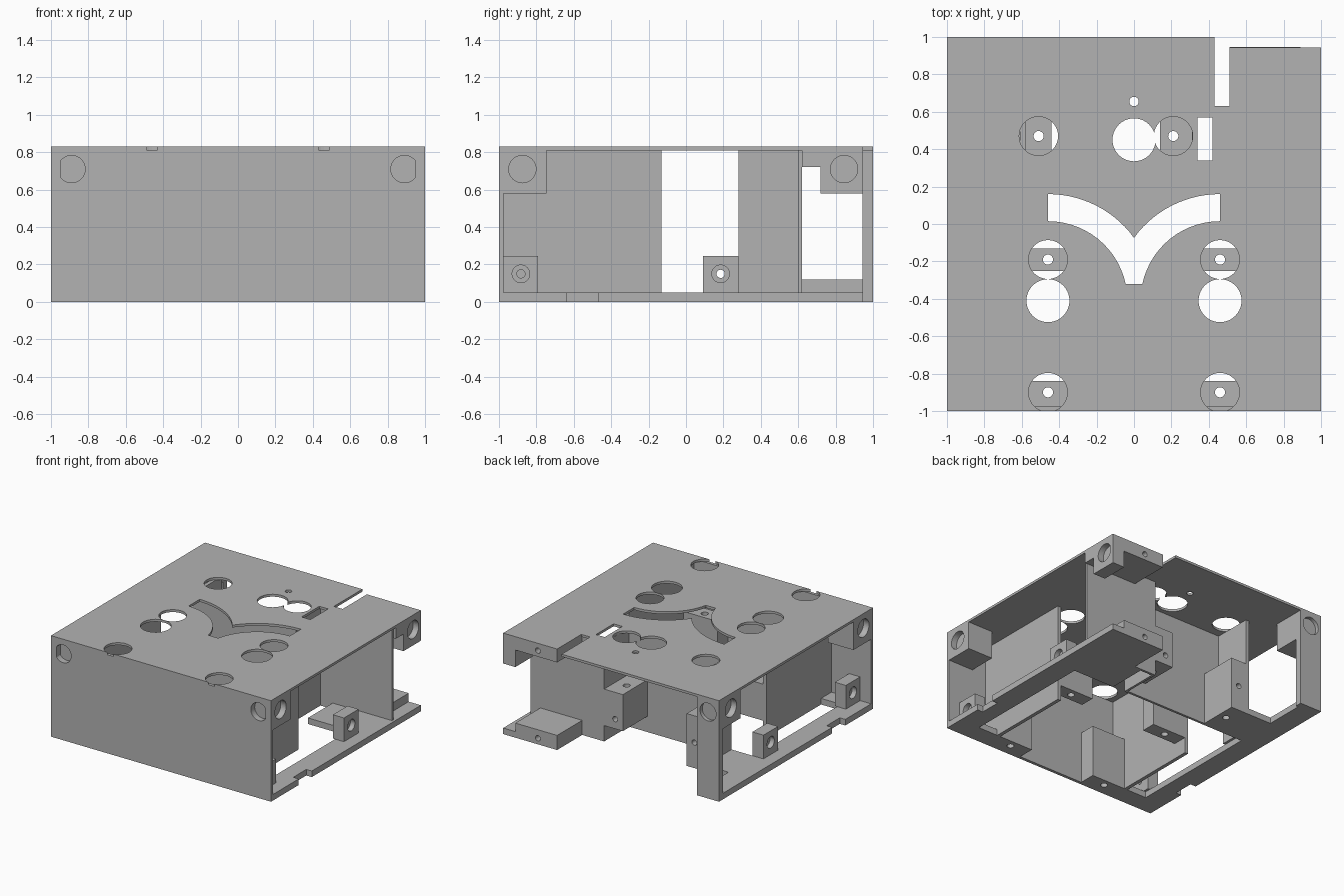
import bpy, bmesh
from math import sin, cos, radians, pi
from mathutils import Matrix

if "Cube" in bpy.data.objects:
    bpy.data.objects.remove(bpy.data.objects["Cube"])

grey = bpy.data.materials.new("plain grey")
grey.use_nodes = True
grey.diffuse_color = (0.45, 0.45, 0.45, 1)
grey.node_tree.nodes["Principled BSDF"].inputs["Base Color"].default_value = grey.diffuse_color


def finish(name, bm):
    bmesh.ops.recalc_face_normals(bm, faces=bm.faces)
    mesh = bpy.data.meshes.new(name)
    bm.to_mesh(mesh)
    bm.free()
    mesh.materials.append(grey)
    ob = bpy.data.objects.new(name, mesh)
    bpy.context.collection.objects.link(ob)
    return ob


def box(name, x, y, z):
    bm = bmesh.new()
    size = Matrix.Diagonal((x[1] - x[0], y[1] - y[0], z[1] - z[0], 1))
    mid = Matrix.Translation((sum(x) / 2, sum(y) / 2, sum(z) / 2))
    bmesh.ops.create_cube(bm, size=1, matrix=mid @ size)
    return finish(name, bm)


def prism(name, outline, z):
    bm = bmesh.new()
    face = bm.faces.new([bm.verts.new((px, py, z[0])) for px, py in outline])
    out = bmesh.ops.extrude_face_region(bm, geom=[face])
    top = [v for v in out["geom"] if isinstance(v, bmesh.types.BMVert)]
    bmesh.ops.translate(bm, verts=top, vec=(0, 0, z[1] - z[0]))
    return finish(name, bm)


def rod(centre, radius, length, axis="z"):
    turn = {"x": Matrix.Rotation(pi / 2, 4, "Y"), "y": Matrix.Rotation(pi / 2, 4, "X"),
            "z": Matrix.Identity(4)}[axis]
    bm = bmesh.new()
    bmesh.ops.create_cone(bm, cap_ends=True, segments=40, radius1=radius, radius2=radius,
                          depth=length, matrix=Matrix.Translation(centre) @ turn)
    return finish("cutter", bm)


def cut(ob, cutter):
    cutter.hide_render = True
    mod = ob.modifiers.new("cut", "BOOLEAN")
    mod.operation, mod.solver, mod.object = "DIFFERENCE", "EXACT", cutter
    bpy.context.view_layer.objects.active = ob
    bpy.ops.object.modifier_apply(modifier=mod.name)
    bpy.data.objects.remove(cutter)


def span(side, a, b):
    return tuple(sorted((side * a, side * b)))


# Top plate with the notched rear corner
T = 0.81
H = 0.83
plate = prism("top_plate", [(-1, -1), (1, -1), (1, 0.945), (0.51, 0.945), (0.51, 0.63),
                            (0.43, 0.63), (0.43, 1), (-1, 1)], (T, H))

# Mount access holes, shaft holes and the cable slot
mounts = [(-0.51, 0.47), (0.21, 0.47)] + [(s * 0.46, y) for s in (-1, 1) for y in (-0.19, -0.9)]
for x, y in mounts:
    cut(plate, rod((x, y, H), 0.104, 0.2))
for x, y in [(0, 0.45), (0.46, -0.41), (-0.46, -0.41)]:
    cut(plate, rod((x, y, H), 0.115, 0.2))
cut(plate, rod((0, 0.655, H), 0.025, 0.2))
cut(plate, box("cutter", (0.34, 0.42), (0.34, 0.57), (0.7, 0.9)))

# Sweep slot made of two arcs about the front shaft holes
def arc(radius, a, b, n=14):
    return [(-0.46 + radius * cos(radians(a + (b - a) * i / n)),
             -0.41 + radius * sin(radians(a + (b - a) * i / n))) for i in range(n + 1)]

outer, inner = arc(0.57, 90, 36.2), arc(0.425, 12, 90)
left = inner[::-1]
sweep = outer[:-1] + [(0, -0.075)] + [(-x, y) for x, y in outer[-2::-1]]
sweep += [(-x, y) for x, y in left] + left[::-1]
cut(plate, prism("cutter", sweep, (0.7, 0.9)))

# Front wall and magnet recesses
front = box("front_wall", (-1, 1), (-1, -0.975), (0, T))
corners = []
for s, side in ((-1, "right"), (1, "left")):
    corners.append(box(side + "_front_corner", span(s, 0.77, 1), (-0.975, -0.745), (0.58, T)))
    for ob in (front, corners[-1]):
        cutter = rod((s * 0.89, -1, 0.71), 0.073, 0.1, "y")
        cut(cutter, box("trim", span(s, 0.95, 1.2), (-1.2, -0.8), (0.5, 0.9)))
        cut(ob, cutter)
    cut(corners[-1], rod((s, -0.875, 0.71), 0.073, 0.1, "x"))

# Rear corners
post = box("rear_post", (-1, -0.8), (0.945, 1), (0, T))
rear_block = box("right_rear_corner", (-1, -0.8), (0.72, 0.945), (0.58, T))
cut(post, rod((-0.9, 1, 0.71), 0.073, 0.06, "y"))
cut(rear_block, rod((-1, 0.845, 0.71), 0.073, 0.1, "x"))
left_block = box("left_rear_corner", (0.89, 1), (0.72, 0.945), (0.58, T))
cut(left_block, rod((1, 0.845, 0.71), 0.073, 0.1, "x"))
for name, x, z, hole in (("upper_rear_bracket", (0.51, 0.89), (0.72, T), 0.77),
                         ("lower_rear_bracket", (0.51, 0.89), (0, 0.12), 0.05)):
    bracket = box(name, x, (0.62, 0.945), z)
    cut(bracket, rod((0.685, 0.945, hole), 0.022, 0.3, "y"))
box("upper_bracket_wing", (0.89, 1), (0.62, 0.72), (0.72, T))

# Bottom flanges, outer walls and screw blocks on both sides
for s, side, back in ((-1, "right", 1), (1, "left", 0.945)):
    flange = box(side + "_flange", span(s, 0.82, 1), (-0.975, back), (0, 0.05))
    cut(flange, box("cutter", span(s, 0.95, 1.1), (-0.64, -0.47), (-0.1, 0.2)))
    box(side + "_front_floor", span(s, 0.63, 0.82), (-0.975, -0.84), (0, 0.05))
    box(side + "_motor_wall", span(s, 0.61, 0.64), (-0.975, -0.13), (0, T))
    for y0, y1, part in ((-0.975, -0.79, "front"), (0.09, 0.28, "rear")):
        block = box(f"{side}_{part}_screw_block", span(s, 0.8, 0.9), (y0, y1), (0.05, 0.245))
        mid = (y0 + y1) / 2
        cut(block, rod((s * 0.9, mid, 0.15), 0.047, 0.08, "x"))
        cut(block, rod((s * 0.85, mid, 0.15), 0.022, 0.3, "x"))
    # Front motor mounts
    for y0, y1, z0, hole, part in ((-0.975, -0.84, 0, -0.9, "front"),
                                   (-0.25, -0.13, 0.13, -0.19, "rear")):
        mount = box(f"{side}_motor_{part}_mount", span(s, 0.3, 0.61), (y0, y1), (z0, 0.43))
        cut(mount, rod((s * 0.46, hole, 0.2), 0.027, 1))

# Rear motor bay
for name, x, z0, hole in (("rear_motor_right_mount", (-0.58, -0.44), 0, -0.51),
                          ("rear_motor_left_mount", (0.14, 0.31), 0.13, 0.21)):
    mount = box(name, x, (0.3, 0.62), (z0, 0.43))
    cut(mount, rod((hole, 0.47, 0.2), 0.027, 1))
    cut(mount, rod((hole, 0.62, 0.21), 0.022, 0.1, "y"))
box("rear_motor_wall", (-0.61, 0.33), (0.28, 0.3), (0, T))
box("rear_motor_right_end", (-0.61, -0.58), (0.3, 0.62), (0, T))
box("rear_motor_left_end", (0.31, 0.33), (0.3, 0.62), (0, T))
box("rear_partition", (0.33, 0.98), (0.6, 0.62), (0, T))
box("left_rear_floor", (0.44, 0.82), (0.28, 0.6), (0, 0.05))
box("right_rear_floor", (-0.82, -0.61), (0.28, 0.62), (0, 0.05))
